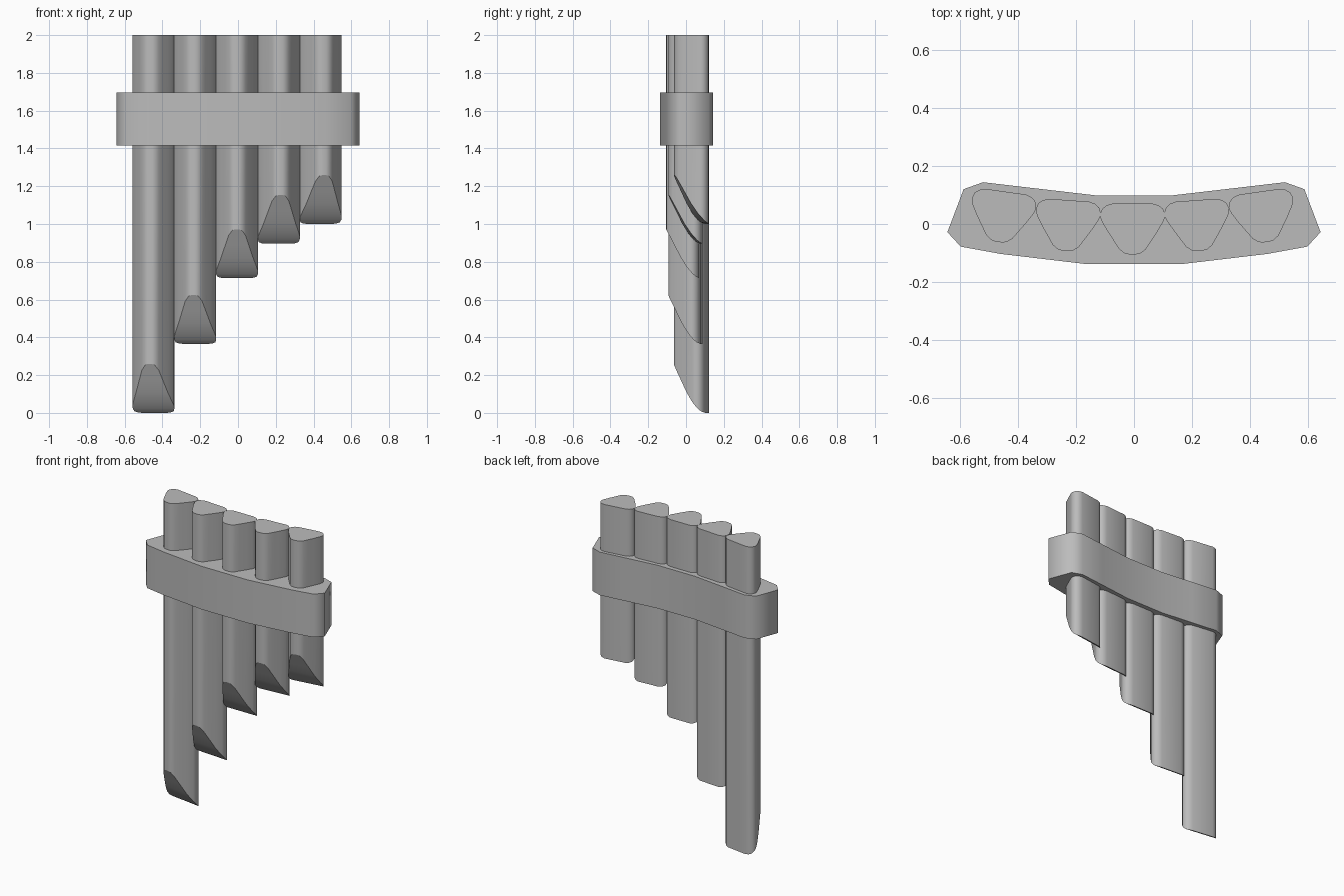
import bpy, bmesh, math
from mathutils import Matrix

if "Cube" in bpy.data.objects:
    bpy.data.objects.remove(bpy.data.objects["Cube"])

grey = bpy.data.materials.new("plain grey")
grey.diffuse_color = (0.5, 0.5, 0.5, 1)
grey.use_nodes = True
grey.node_tree.nodes["Principled BSDF"].inputs["Base Color"].default_value = grey.diffuse_color


def finish(bm, name):
    """Smooth walls, crisp rims between walls and caps."""
    bmesh.ops.recalc_face_normals(bm, faces=bm.faces)
    for f in bm.faces:
        f.smooth = True
    for e in bm.edges:
        e.smooth = len({f.material_index for f in e.link_faces}) == 1
    for f in bm.faces:
        f.material_index = 0
    me = bpy.data.meshes.new(name)
    bm.to_mesh(me)
    bm.free()
    me.materials.append(grey)
    ob = bpy.data.objects.new(name, me)
    bpy.context.collection.objects.link(ob)
    return ob


def walls(bm, low, high):
    n = len(low)
    for i in range(n):
        j = (i + 1) % n
        bm.faces.new((low[i], low[j], high[j], high[i]))
    bm.faces.new(high).material_index = 1


def cut_height(y):
    """Curved slant of the pipe foot, high at the front."""
    pts = [(-0.105, 0.259), (-0.01, 0.075), (0.045, 0.012), (0.071, 0.0)]
    for (y0, z0), (y1, z1) in zip(pts, pts[1:]):
        if y <= y1:
            return z0 + (z1 - z0) * (y - y0) / (y1 - y0)
    return 0.0


# Right half of the rounded-triangle pipe section, front tip to flat back
HALF = [(0.01, -0.105), (0.026, -0.102), (0.045, -0.088), (0.062, -0.062),
        (0.085, -0.027), (0.105, 0.007), (0.111, 0.022), (0.111, 0.036),
        (0.105, 0.052), (0.09, 0.064), (0.07, 0.07)]


def pipe(name, x, y, turn, foot):
    bm = bmesh.new()
    section = HALF + [(-px, py) for px, py in reversed(HALF)]
    low = [bm.verts.new((px, py, foot + cut_height(py))) for px, py in section]
    high = [bm.verts.new((px, py, 2.0)) for px, py in section]
    walls(bm, low, high)
    # slanted foot, closed in strips across the pipe
    n = len(low)
    for i in range(len(HALF) - 1):
        bm.faces.new((low[i], low[i + 1], low[n - 2 - i], low[n - 1 - i])).material_index = 1
    m = Matrix.Translation((x, y, 0)) @ Matrix.Rotation(math.radians(turn), 4, 'Z')
    bmesh.ops.transform(bm, matrix=m, verts=bm.verts)
    finish(bm, name)


# Five pipes fanned on a shallow arc, shorter to the right
feet = [0.0, 0.365, 0.713, 0.895, 1.0]
for i, foot in enumerate(feet):
    k = i - 2
    pipe(f"pipe_{i + 1}", -0.005 + 0.2235 * k, (0, 0.012, 0.042)[abs(k)], 4 * k, foot)

# Band wrapped around the pipes
half = [(0.165, -0.138), (0.46, -0.103), (0.597, -0.078), (0.643, -0.028),
        (0.587, 0.12), (0.52, 0.144), (0.35, 0.124), (0.135, 0.099)]
outline = half + [(-x, y) for x, y in reversed(half)]
bm = bmesh.new()
low = [bm.verts.new((x, y, 1.415)) for x, y in outline]
high = [bm.verts.new((x, y, 1.695)) for x, y in outline]
walls(bm, low, high)
bm.faces.new(low[::-1]).material_index = 1
finish(bm, "band")
